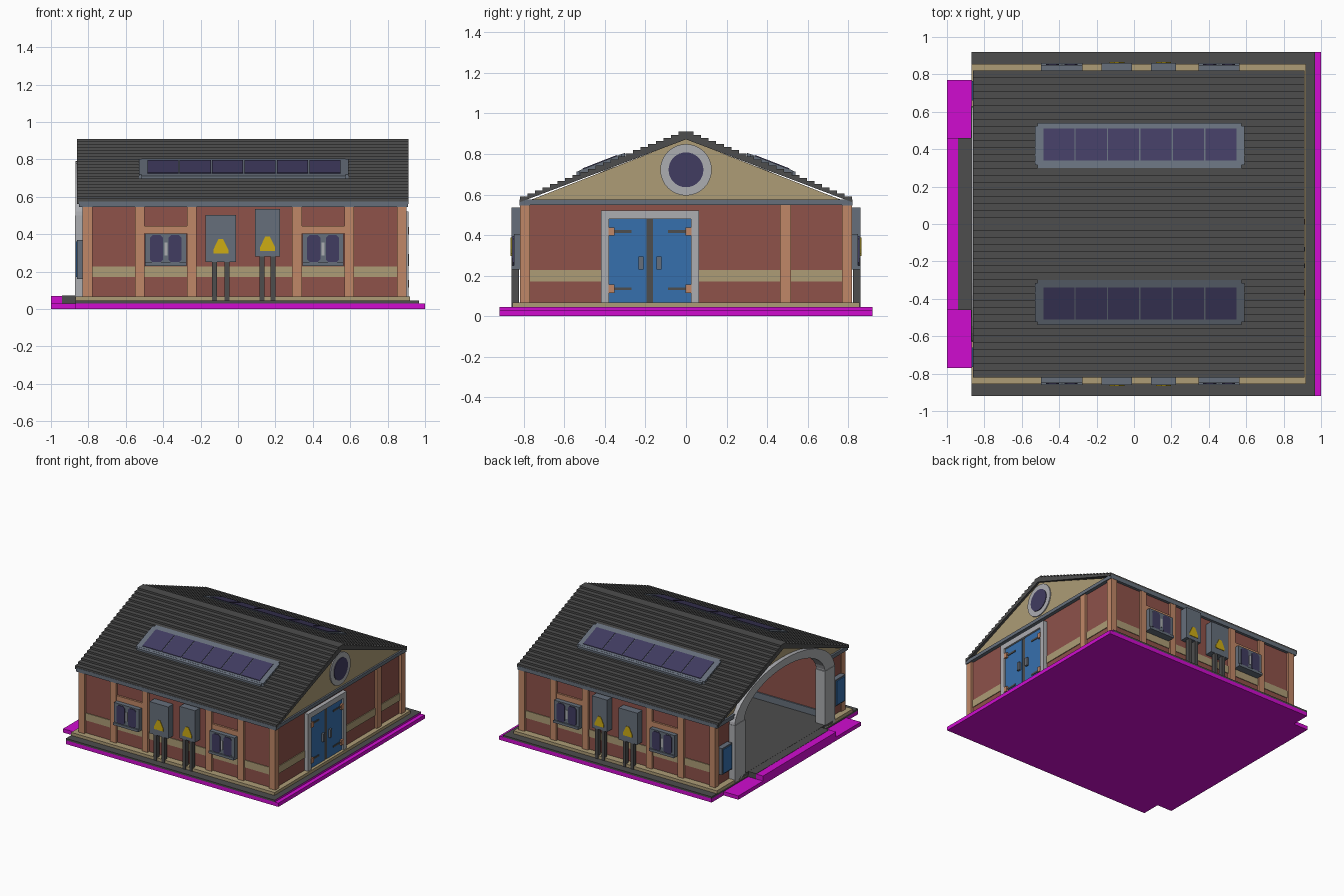
import bpy, bmesh, math

cube = bpy.data.objects.get("Cube")
if cube:
    bpy.data.objects.remove(cube, do_unlink=True)


def lin(c):
    c /= 255
    return c / 12.92 if c <= 0.04045 else ((c + 0.055) / 1.055) ** 2.4


def material(name, r, g, b):
    m = bpy.data.materials.new(name)
    col = (lin(r), lin(g), lin(b), 1)
    m.diffuse_color = col
    m.use_nodes = True
    bsdf = m.node_tree.nodes["Principled BSDF"]
    bsdf.inputs["Base Color"].default_value = col
    bsdf.inputs["Roughness"].default_value = 0.9
    return m


MAGENTA = material("magenta", 208, 12, 208)
DARK = material("dark grey", 77, 77, 77)
SLATE = material("slate grey", 102, 111, 123)
RED = material("brick red", 142, 82, 74)
COPPER = material("copper brown", 192, 135, 103)
BEIGE = material("beige", 173, 156, 118)
PALE = material("pale grey", 172, 173, 177)
BLUE = material("door blue", 54, 112, 174)
NAVY = material("navy glass", 65, 60, 97)
YELLOW = material("warning yellow", 205, 172, 20)


def prism(name, mat, pts, axis, a, b):
    """Extrude a 2D outline along x (points are y,z) or y (points are x,z)."""
    bm = bmesh.new()
    rings = []
    for t in (a, b):
        rings.append([bm.verts.new((t, p, q) if axis == "x" else (p, t, q)) for p, q in pts])
    n = len(pts)
    bm.faces.new(rings[0])
    bm.faces.new(rings[1])
    for i in range(n):
        j = (i + 1) % n
        bm.faces.new((rings[0][i], rings[0][j], rings[1][j], rings[1][i]))
    bmesh.ops.recalc_face_normals(bm, faces=bm.faces)
    me = bpy.data.meshes.new(name)
    bm.to_mesh(me)
    bm.free()
    me.materials.append(mat)
    ob = bpy.data.objects.new(name, me)
    bpy.context.collection.objects.link(ob)
    return ob


def box(name, mat, x0, x1, y0, y1, z0, z1):
    return prism(name, mat, [(y0, z0), (y1, z0), (y1, z1), (y0, z1)], "x", x0, x1)


def cut_rect(u0, u1, v0, v1, c):
    """Rectangle outline with chamfered corners."""
    return [(u0 + c, v0), (u1 - c, v0), (u1, v0 + c), (u1, v1 - c),
            (u1 - c, v1), (u0 + c, v1), (u0, v1 - c), (u0, v0 + c)]


def circle(r, z, n=32):
    return [(r * math.cos(2 * math.pi * i / n), z + r * math.sin(2 * math.pi * i / n)) for i in range(n)]


# Ground slabs, ramp and floor
box("ground_base", MAGENTA, -0.87, 1.0, -0.92, 0.92, 0, 0.03)
slab = box("paving_slab", DARK, -0.87, 0.968, -0.92, 0.92, 0.03, 0.045)
slab.data.materials.append(MAGENTA)
for f in slab.data.polygons:
    f.material_index = 1 if f.normal.x > 0.5 else 0
box("ramp_base", MAGENTA, -1.0, -0.87, -0.77, 0.77, 0, 0.03)
box("ramp_edge", MAGENTA, -1.0, -0.94, -0.46, 0.46, 0.03, 0.07)
box("threshold", DARK, -0.94, -0.86, -0.46, 0.46, 0.03, 0.072)
box("plinth", BEIGE, -0.87, 0.92, -0.855, 0.855, 0.045, 0.068)
box("interior_floor", DARK, -0.872, 0.79, -0.6, 0.6, 0.05, 0.073)

# Stepped roof: stairs up and down, with a sloping underside
N, EAVE, Z0, Z1 = 22, 0.82, 0.59, 0.91
half = []
for i in range(N):
    z = Z0 + (Z1 - Z0) * i / (N - 1)
    half += [(EAVE * (1 - i / N), z), (EAVE * (1 - (i + 1) / N), z)]
half = half[:-1]
stairs = half + [(-y, z) for y, z in reversed(half)]
prism("stepped_roof", DARK, stairs + [(-EAVE, 0.562), (0, 0.872), (EAVE, 0.562)], "x", -0.86, 0.912)

# Long walls and everything fixed to them, mirrored front to back
for s, side in ((-1, "front"), (1, "back")):
    def sbox(name, mat, x0, x1, d0, d1, z0, z1):
        return box(f"{side}_{name}", mat, x0, x1, s * d0, s * d1, z0, z1)

    def splate(name, mat, pts, d0, d1):
        return prism(f"{side}_{name}", mat, pts, "y", s * d0, s * d1)

    prism(f"{side}_wall", RED, [(s * 0.6, 0.05), (s * 0.8, 0.05), (s * 0.8, 0.562), (s * 0.6, 0.635)],
          "x", -0.82, 0.88)
    sbox("wall_band", BEIGE, -0.8, 0.87, 0.79, 0.805, 0.17, 0.228)
    sbox("eave_beam", SLATE, -0.85, 0.908, 0.77, 0.822, 0.545, 0.575)
    sbox("skirting", SLATE, -0.8, 0.78, 0.59, 0.605, 0.07, 0.125)
    for x in (-0.805, -0.525, -0.247, 0.315, 0.595, 0.875):
        sbox("column", COPPER, x - 0.026, x + 0.026, 0.77, 0.82, 0.065, 0.548)

    # Windows under a cross beam
    for x in (-0.386, 0.455):
        sbox("window_beam", COPPER, x - 0.12, x + 0.12, 0.79, 0.815, 0.405, 0.445)
        sbox("window_frame", SLATE, x - 0.11, x + 0.11, 0.79, 0.85, 0.23, 0.405)
        sbox("window_sill", SLATE, x - 0.11, x + 0.11, 0.79, 0.862, 0.23, 0.25)
        sbox("window_mullion", PALE, x - 0.008, x + 0.008, 0.85, 0.853, 0.285, 0.355)
        for dx in (-0.05, 0.05):
            splate("window_pane", NAVY, cut_rect(x + dx - 0.035, x + dx + 0.035, 0.25, 0.395, 0.014),
                   0.845, 0.855)

    # Electrical cabinets with warning signs and cable pipes
    for x0, x1, z0, z1, xs, zs in ((-0.175, -0.01, 0.25, 0.502, -0.092, 0.297),
                                   (0.09, 0.225, 0.282, 0.535, 0.158, 0.31)):
        sbox("cabinet", SLATE, x0, x1, 0.79, 0.862, z0, z1)
        sign = [(xs - 0.04, zs), (xs + 0.04, zs), (xs + 0.04, zs + 0.02),
                (xs + 0.012, zs + 0.078), (xs - 0.012, zs + 0.078), (xs - 0.04, zs + 0.02)]
        splate("warning_sign", YELLOW, sign, 0.86, 0.866)
        for dx in (-0.034, 0.034):
            c = (x0 + x1) / 2 + dx * (1 if x0 < 0 else 0.85)
            sbox("pipe", DARK, c - 0.013, c + 0.013, 0.825, 0.86, 0.045, z0)

    # Solar array lying on the roof slope
    def slope(y, lift):
        return (s * y, 0.92 - 0.39 * y + lift)

    def on_roof(name, mat, x0, x1, y0, y1, lift):
        prism(f"{side}_{name}", mat, [slope(y0, -0.02), slope(y1, -0.02), slope(y1, lift), slope(y0, lift)],
              "x", x0, x1)

    on_roof("solar_mount", SLATE, -0.53, 0.59, 0.315, 0.525, 0.004)
    on_roof("solar_mount_middle", SLATE, -0.515, 0.575, 0.3, 0.54, 0.003)
    for i in range(6):
        x = -0.485 + i * 0.1735
        on_roof("solar_cell", NAVY, x, x + 0.166, 0.34, 0.51, 0.008)

    # Open end: jamb, side panel and short beam
    sbox("opening_jamb", PALE, -0.872, -0.79, 0.5, 0.63, 0.05, 0.5)
    sbox("panel_backing", SLATE, -0.86, -0.81, 0.65, 0.775, 0.16, 0.37)
    sbox("side_panel", BLUE, -0.866, -0.855, 0.66, 0.765, 0.17, 0.36)
    sbox("open_end_beam", SLATE, -0.85, -0.79, 0.6, 0.82, 0.545, 0.575)

# Open end: arch ring and the gable above it
def arch(a, b, n=24):
    return [(a * math.cos(math.pi * i / n), 0.48 + b * math.sin(math.pi * i / n)) for i in range(n + 1)]


prism("opening_arch", PALE, arch(0.63, 0.31) + arch(0.51, 0.25)[::-1], "x", -0.868, -0.79)
cut = [p for p in arch(0.58, 0.28) if p[1] > 0.565]
prism("open_end_gable", BEIGE, cut + [(-0.8, 0.56), (0, 0.874), (0.8, 0.56)], "x", -0.835, -0.79)

# Door end: wall, band, columns, beam and gable
box("end_wall", RED, 0.78, 0.88, -0.8, 0.8, 0.05, 0.56)
box("end_skirting", SLATE, 0.77, 0.785, -0.6, 0.6, 0.07, 0.125)
box("end_wall_band", BEIGE, 0.87, 0.886, -0.78, 0.78, 0.17, 0.228)
box("end_column", COPPER, 0.86, 0.9, 0.463, 0.517, 0.065, 0.55)
box("end_beam", SLATE, 0.85, 0.908, -0.822, 0.822, 0.548, 0.575)
prism("end_gable", BEIGE, [(-0.8, 0.56), (0.8, 0.56), (0, 0.874)], "x", 0.78, 0.895)
prism("round_window_ring", PALE, circle(0.127, 0.722), "x", 0.88, 0.903)
prism("round_window_glass", NAVY, circle(0.086, 0.722), "x", 0.89, 0.908)

# Double door with pale frame, handles and hinges
MID = -0.178
for s, side in ((-1, "right"), (1, "left")):
    def dbox(name, mat, x0, x1, d0, d1, z0, z1):
        return box(f"{side}_{name}", mat, x0, x1, MID + s * d0, MID + s * d1, z0, z1)

    dbox("door_jamb", PALE, 0.87, 0.912, 0.203, 0.242, 0.045, 0.52)
    dbox("door", BLUE, 0.87, 0.898, 0.016, 0.203, 0.045, 0.48)
    dbox("door_handle", SLATE, 0.89, 0.915, 0.032, 0.056, 0.23, 0.295)
    for z in (0.135, 0.418):
        dbox("hinge_strap", DARK, 0.89, 0.903, 0.09, 0.185, z - 0.007, z + 0.007)
        dbox("hinge", COPPER, 0.89, 0.914, 0.175, 0.205, z - 0.02, z + 0.02)
box("door_gap", DARK, 0.87, 0.895, MID - 0.016, MID + 0.016, 0.045, 0.48)
box("door_lintel", PALE, 0.87, 0.912, MID - 0.242, MID + 0.242, 0.48, 0.522)
